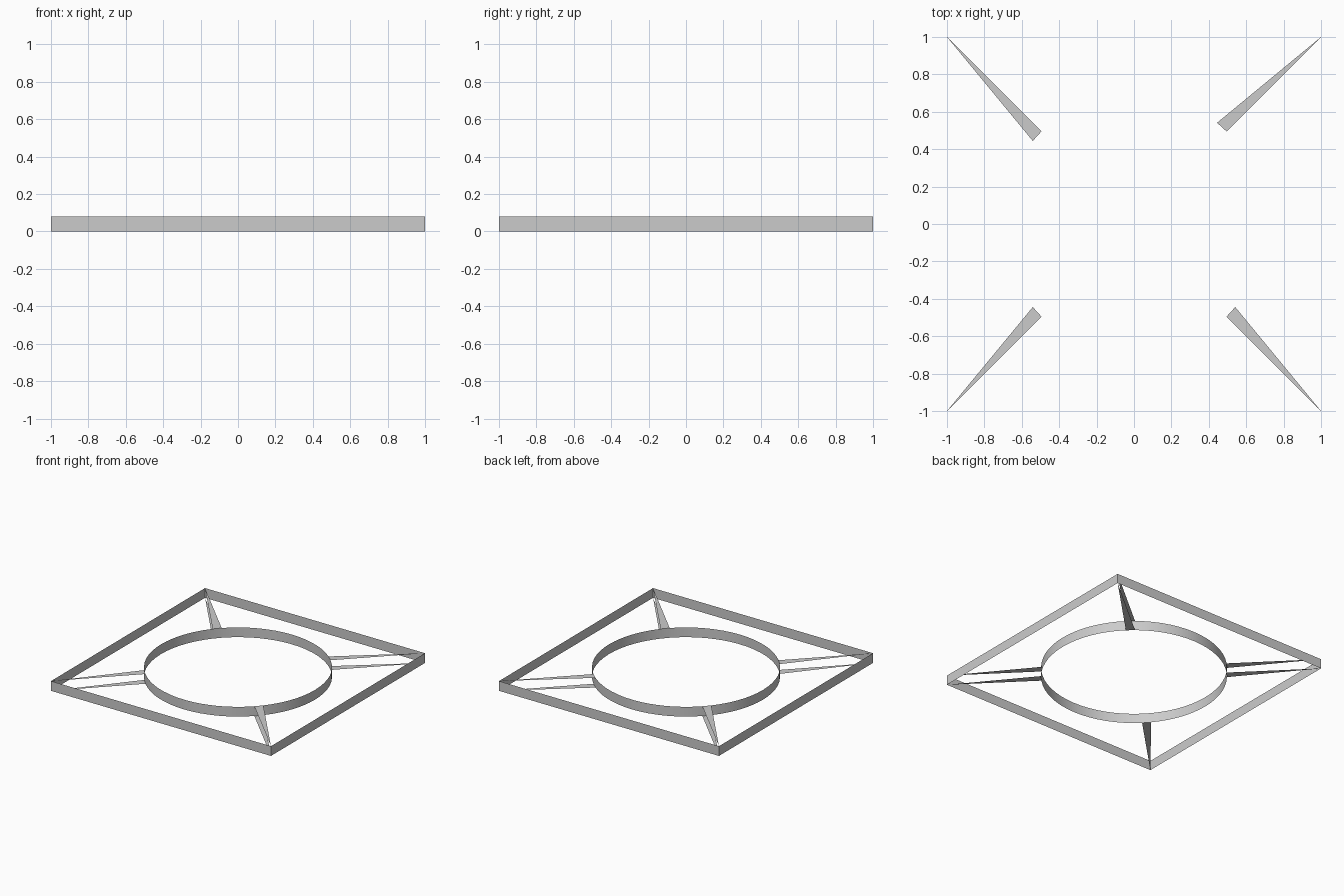
import bpy
import math

cube = bpy.data.objects.get("Cube")
if cube:
    bpy.data.objects.remove(cube, do_unlink=True)

HEIGHT = 0.08
RADIUS = 0.7
SIDES = 64

grey = bpy.data.materials.new("light_grey")
grey.use_nodes = True
colour = (0.6, 0.6, 0.6, 1)
grey.diffuse_color = colour
grey.node_tree.nodes["Principled BSDF"].inputs["Base Color"].default_value = colour


def make_object(name, verts, faces):
    mesh = bpy.data.meshes.new(name)
    mesh.from_pydata(verts, [], faces)
    mesh.materials.append(grey)
    obj = bpy.data.objects.new(name, mesh)
    bpy.context.collection.objects.link(obj)
    return obj


def wall(name, outline):
    """Thin upright band that follows a closed outline."""
    n = len(outline)
    verts = [(x, y, z) for z in (0, HEIGHT) for x, y in outline]
    faces = [(i, (i + 1) % n, (i + 1) % n + n, i + n) for i in range(n)]
    return make_object(name, verts, faces)


def ring_point(step):
    angle = math.tau * step / SIDES
    return RADIUS * math.cos(angle), RADIUS * math.sin(angle)


# Outer square and inner ring, both open above and below
wall("square_frame", [(-1, -1), (1, -1), (1, 1), (-1, 1)])
ring = wall("inner_ring", [ring_point(i) for i in range(SIDES)])
bpy.context.view_layer.objects.active = ring
ring.select_set(True)
bpy.ops.object.shade_smooth_by_angle(angle=math.radians(30))

# Tapered flat spokes: each joins a corner to one ring segment, top and bottom
spokes = {
    "back_left": (1, 1, 8),
    "back_right": (-1, 1, 24),
    "front_right": (-1, -1, 39),
    "front_left": (1, -1, 56),
}
for corner, (cx, cy, step) in spokes.items():
    for level, z in (("lower", 0), ("upper", HEIGHT)):
        points = [(cx, cy), ring_point(step), ring_point(step + 1)]
        order = (0, 2, 1) if z else (0, 1, 2)
        make_object(f"{corner}_{level}_spoke", [(x, y, z) for x, y in points], [order[::-1]])
